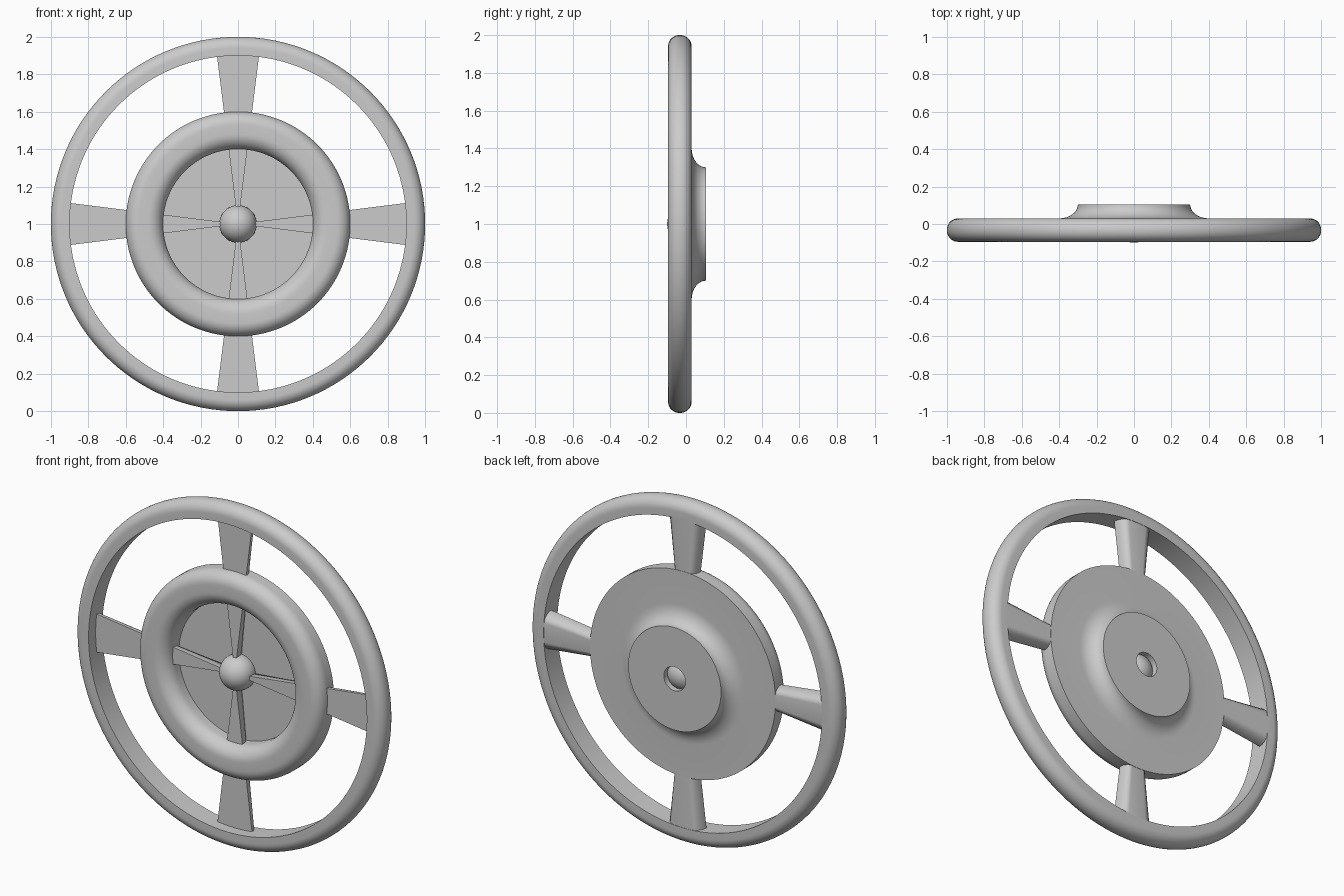
import bpy, bmesh, math
from mathutils import Matrix, Vector

cube = bpy.data.objects.get("Cube")
if cube:
    bpy.data.objects.remove(cube, do_unlink=True)

grey = bpy.data.materials.new("plain_grey")
grey.use_nodes = True
colour = (0.6, 0.6, 0.6, 1)
grey.diffuse_color = colour
grey.node_tree.nodes["Principled BSDF"].inputs["Base Color"].default_value = colour

FRONT, BACK = -0.095, 0.03
CENTRE = Vector((0, 0, 1))


def finish(bm, name, angle=35):
    bmesh.ops.remove_doubles(bm, verts=bm.verts, dist=0.0001)
    bmesh.ops.recalc_face_normals(bm, faces=bm.faces)
    mesh = bpy.data.meshes.new(name)
    bm.to_mesh(mesh)
    bm.free()
    mesh.materials.append(grey)
    obj = bpy.data.objects.new(name, mesh)
    bpy.context.collection.objects.link(obj)
    obj.location = CENTRE
    bpy.ops.object.select_all(action="DESELECT")
    obj.select_set(True)
    bpy.context.view_layer.objects.active = obj
    bpy.ops.object.shade_smooth_by_angle(angle=math.radians(angle))
    return obj


def arc(cx, cy, rx, ry, start, end, steps=10):
    """Points on an elliptical quarter, angles in degrees."""
    angles = [math.radians(start + (end - start) * i / steps) for i in range(steps + 1)]
    return [(cx + rx * math.cos(a), cy + ry * math.sin(a)) for a in angles]


def lathe(name, profile, steps=128):
    """Turn a closed (radius, depth) profile about the wheel axis."""
    bm = bmesh.new()
    verts = [bm.verts.new((r, y, 0)) for r, y in profile]
    edges = [bm.edges.new((verts[i - 1], verts[i])) for i in range(len(verts))]
    bmesh.ops.spin(bm, geom=verts + edges, cent=(0, 0, 0), axis=(0, 1, 0),
                   angle=math.tau, steps=steps, use_merge=True)
    return finish(bm, name)


# Outer rim: flat inside, rounded outside
R = 0.06
lathe("rim", [(0.9, BACK), (0.9, FRONT)]
      + arc(1 - R, FRONT + R, R, R, -90, 0)
      + arc(1 - R, BACK - R, R, R, 0, 90))

# Hub: rounded front ring, recessed floor, flared back boss with a centre bore
FLOOR = 0.025
lathe("hub", [(0.07, FLOOR), (0.4, FLOOR)]
      + arc(0.48, FRONT + 0.08, 0.08, 0.08, 180, 270)
      + arc(0.53, FRONT + 0.07, 0.07, 0.07, -90, 0)
      + [(0.6, BACK)]
      + arc(0.4, 0.105, 0.1, 0.075, 270, 180)
      + [(0.07, 0.105)])


# Spokes: wedges with a flat front and rounded back edges
def spoke_section(bm, radius):
    half = 0.125 * radius
    f = min(0.056, half * 0.95)
    back = BACK - 0.002
    side = [(half, -0.03)] + arc(half - f, back - 0.056, f, 0.056, 0, 90, 8)
    loop = side + [(-x, y) for x, y in reversed(side)]
    return [bm.verts.new((x, y, radius)) for x, y in loop]


for i, name in enumerate(("top", "left", "bottom", "right")):
    bm = bmesh.new()
    inner, outer = spoke_section(bm, 0.04), spoke_section(bm, 0.905)
    for j in range(len(inner)):
        bm.faces.new((inner[j - 1], inner[j], outer[j], outer[j - 1]))
    bm.faces.new(inner)
    bm.faces.new(outer)
    bmesh.ops.rotate(bm, verts=bm.verts, cent=(0, 0, 0),
                     matrix=Matrix.Rotation(i * math.pi / 2, 3, "Y"))
    finish(bm, name + "_spoke")

# Centre ball
bm = bmesh.new()
bmesh.ops.create_uvsphere(bm, u_segments=48, v_segments=24, radius=0.1)
bmesh.ops.rotate(bm, verts=bm.verts, cent=(0, 0, 0),
                 matrix=Matrix.Rotation(math.pi / 2, 3, "X"))
finish(bm, "centre_ball", 60)
